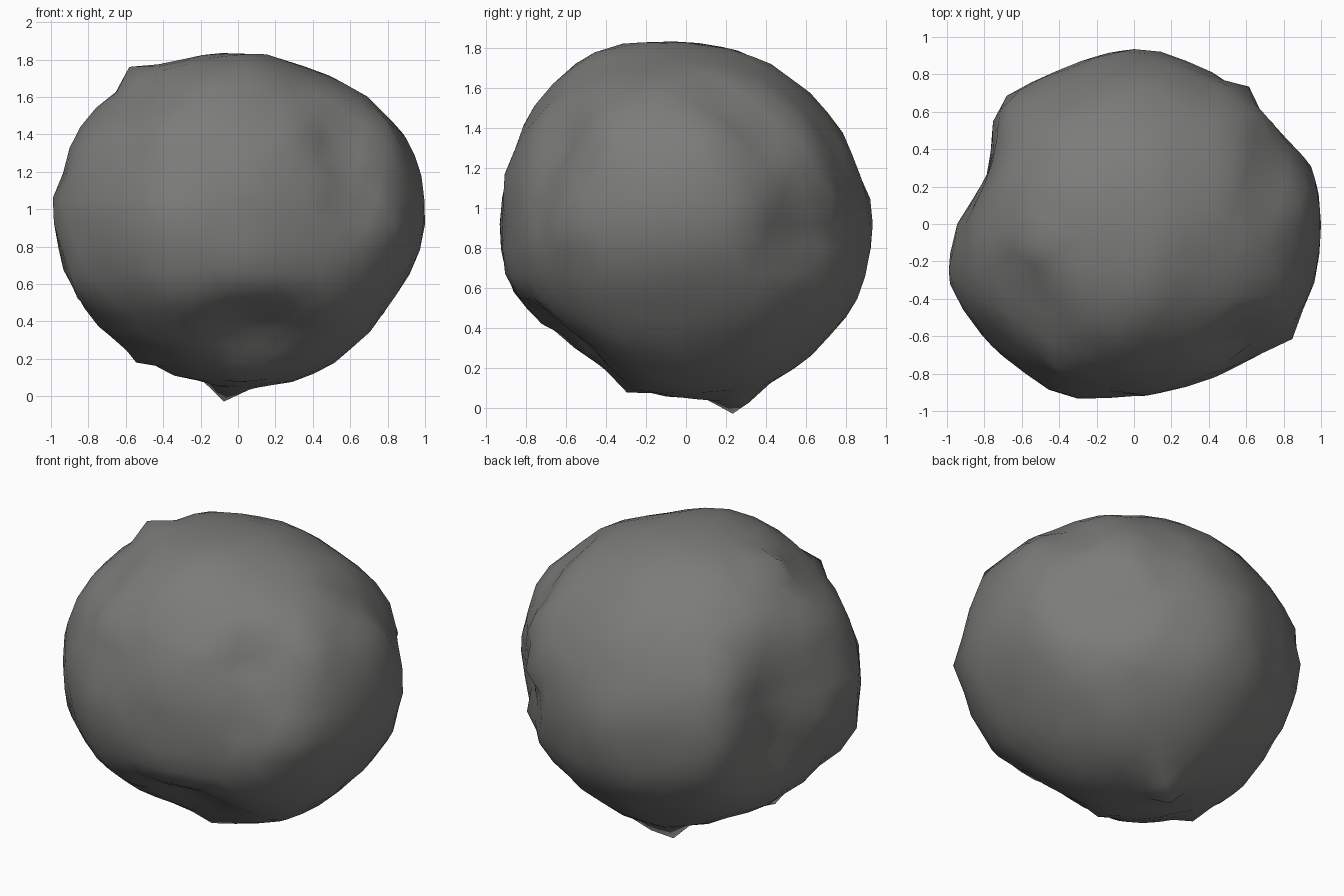
import bpy, bmesh, math
from mathutils import Vector, noise

cube = bpy.data.objects.get("Cube")
if cube:
    bpy.data.objects.remove(cube, do_unlink=True)

# Outline radii every 22.5 degrees, counter-clockwise from the first axis
FRONT = [1, 1.02, .98, .91, .91, .95, .97, 1.02, .99, .95, .9, .87, .87, .9, .9, .92]
SIDE = [.93, .9, .9, .9, .91, .97, .98, .94, .93, .95, .87, .86, .87, .91, .9, .94]
TOP = [1, .98, .97, .9, .94, .9, .96, .87, .95, 1.03, .99, 1, .91, .91, .98, 1.02]
CENTRE_HEIGHT = .92

# Dents: azimuth, elevation, angular radius (degrees), depth
DENTS = [
    (168, 17, 27, .1),    # left hollow, upper part
    (164, -12, 25, .1),   # left hollow, lower part
    (40, -3, 26, .1),     # back hollow
    (-82, -43, 29, .12),  # front underside hollow
    (-50, 8, 15, .06),    # front shoulder trough
    (-48, 28, 17, .08),   # front shoulder trough, upper part
    (-78, 40, 12, .04),   # small front nick
    (-58, 52, 16, .03),   # upper front dip
    (-142, 44, 15, .04),  # upper corner dip
    (27, 30, 18, .06),    # back shoulder flat
    (12, 44, 17, .05),    # upper right flat
]
# Knobs use the same layout
KNOBS = [
    (188, 54, 8, .06), (-38, 2, 12, .06), (97, -75, 9, .13),
    (-90, -73, 7, .05), (190, -51, 8, .05), (17, 3, 8, .03),
    (195, 3, 10, .04), (49, 8, 9, .05), (37, -15, 8, .04),
    (-115, 30, 11, .05), (-26, 30, 12, .05), (205, -18, 14, .04),
]


def direction(azimuth, elevation):
    a, e = math.radians(azimuth), math.radians(elevation)
    return Vector((math.cos(e) * math.cos(a), math.cos(e) * math.sin(a), math.sin(e)))


def outline(radii, u, v):
    """Interpolated outline radius in the direction (u, v)."""
    t = math.atan2(v, u) / math.tau * len(radii)
    i = math.floor(t)
    f = t - i
    return radii[i % len(radii)] * (1 - f) + radii[(i + 1) % len(radii)] * f


def falloff(d, azimuth, elevation, size):
    angle = math.degrees(d.angle(direction(azimuth, elevation)))
    t = max(0, 1 - angle / size)
    return t * t * (3 - 2 * t)


def radius(d):
    """Blend the three outlines, then carve dents and raise knobs."""
    parts = [
        (outline(FRONT, d.x, d.z), d.y),
        (outline(SIDE, d.y, d.z), d.x),
        (outline(TOP, d.x, d.y), d.z),
    ]
    weights = [1 / (k * k + .02) - .95 for _, k in parts]
    r = sum(p[0] * w for p, w in zip(parts, weights)) / sum(weights)
    r -= sum(depth * falloff(d, a, e, s) for a, e, s, depth in DENTS)
    r += sum(height * falloff(d, a, e, s) for a, e, s, height in KNOBS)
    return r + .012 * noise.noise(d * 5) + .012 * noise.noise(d * 9)


# Boulder body
bm = bmesh.new()
bmesh.ops.create_icosphere(bm, subdivisions=4, radius=1)
for v in bm.verts:
    d = v.co.normalized()
    v.co = d * radius(d)
    v.co.z += CENTRE_HEIGHT

mesh = bpy.data.meshes.new("boulder")
bm.to_mesh(mesh)
bm.free()
mesh.shade_smooth()
boulder = bpy.data.objects.new("boulder", mesh)
bpy.context.collection.objects.link(boulder)

# Plain grey stone
stone = bpy.data.materials.new("grey stone")
stone.use_nodes = True
colour = (.2, .2, .195, 1)
stone.diffuse_color = colour
stone.node_tree.nodes["Principled BSDF"].inputs["Base Color"].default_value = colour
mesh.materials.append(stone)
